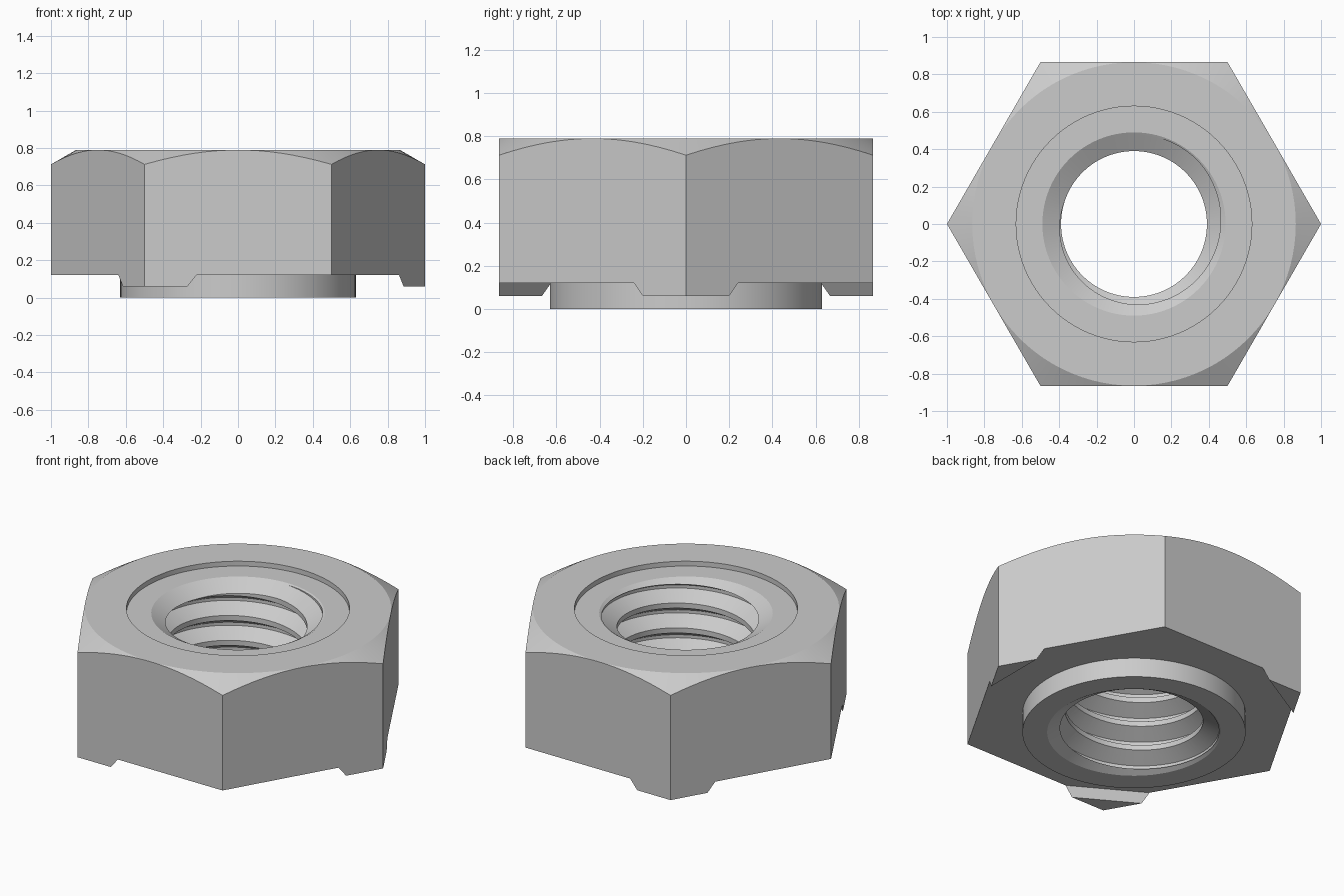
import bpy, bmesh
from math import pi, sin, cos, radians

if "Cube" in bpy.data.objects:
    bpy.data.objects.remove(bpy.data.objects["Cube"])

SEG = 96
T30 = 0.577            # slope of all 30 degree chamfers
PITCH = 0.155
MINOR, MAJOR = 0.39, 0.48


def make_object(name, bm):
    bmesh.ops.recalc_face_normals(bm, faces=bm.faces)
    mesh = bpy.data.meshes.new(name)
    bm.to_mesh(mesh)
    bm.free()
    obj = bpy.data.objects.new(name, mesh)
    bpy.context.collection.objects.link(obj)
    return obj


def lathe(name, profile):
    """Solid of revolution; profile is (r, z) and starts and ends on the axis."""
    bm = bmesh.new()
    n = len(profile)
    rings = []
    for r, z in profile:
        if r == 0:
            rings.append([bm.verts.new((0, 0, z))] * SEG)
        else:
            rings.append([bm.verts.new((r * cos(2 * pi * i / SEG), r * sin(2 * pi * i / SEG), z))
                          for i in range(SEG)])
    for a, b in zip(rings, rings[1:]):
        for i in range(SEG):
            j = (i + 1) % SEG
            bm.faces.new(list(dict.fromkeys((a[i], a[j], b[j], b[i]))))
    return make_object(name, bm)


def frustum(name, sides, r0, z0, r1, z1, turn=0.0):
    """Straight or tapered prism with its first corner at angle turn."""
    bm = bmesh.new()
    low, high = [[bm.verts.new((r * cos(turn + 2 * pi * i / sides), r * sin(turn + 2 * pi * i / sides), z))
                  for i in range(sides)] for r, z in ((r0, z0), (r1, z1))]
    bm.faces.new(low)
    bm.faces.new(high)
    for i in range(sides):
        j = (i + 1) % sides
        bm.faces.new((low[i], low[j], high[j], high[i]))
    return make_object(name, bm)


def thread_coil(name):
    """Right-handed 60 degree thread groove, running past both ends of the bore."""
    bm = bmesh.new()
    steps, inner = 72, MINOR - 0.02
    root = PITCH / 16
    crest = root + (MAJOR - inner) * T30
    section = ((inner, -crest), (MAJOR, -root), (MAJOR, root), (inner, crest))
    rings = []
    for k in range(-6 * steps, 2 * steps + 1):
        a = radians(90) + 2 * pi * k / steps
        z = 0.764 + PITCH * k / steps
        rings.append([bm.verts.new((r * cos(a), r * sin(a), z + dz)) for r, dz in section])
    for p, q in zip(rings, rings[1:]):
        for i in range(4):
            j = (i + 1) % 4
            bm.faces.new((p[i], p[j], q[j], q[i]))
    bm.faces.new(rings[0])
    bm.faces.new(rings[-1])
    return make_object(name, bm)


def boolean(target, tool, operation):
    mod = target.modifiers.new(tool.name, 'BOOLEAN')
    mod.operation = operation
    mod.solver = 'EXACT'
    mod.object = tool
    bpy.context.view_layer.objects.active = target
    bpy.ops.object.modifier_apply(modifier=mod.name)
    bpy.data.objects.remove(tool)


# Hexagonal body, with the top corners turned off by a cone
nut = frustum("weld_nut", 6, 1.0, 0.06, 1.0, 0.95)
boolean(nut, lathe("top_chamfer", [(0, -0.2), (1.2, -0.2), (1.2, 0.79 - 0.335 * T30),
                                   (0.865, 0.79), (0, 0.79)]), 'INTERSECT')

# Tapered triangle clears the underside and leaves three corner feet
boolean(nut, frustum("foot_clearance", 3, 2 * 0.909, 0.0, 2 * 0.861, 0.12, pi / 3), 'DIFFERENCE')

# Round locating collar underneath
boolean(nut, lathe("collar", [(0, 0), (0.63, 0), (0.63, 0.3), (0, 0.3)]), 'UNION')

# Bore with countersinks at both ends and a shallow round recess on top
boolean(nut, lathe("bore", [(0, -0.1), (0.49 + 0.1 / T30, -0.1), (MINOR, 0.058), (MINOR, 0.702),
                            (0.49, 0.76), (0.63, 0.76), (0.63, 1.0), (0, 1.0)]), 'DIFFERENCE')

# Helical thread
boolean(nut, thread_coil("thread_groove"), 'DIFFERENCE')

bpy.ops.object.select_all(action='DESELECT')
nut.select_set(True)
bpy.context.view_layer.objects.active = nut
bpy.ops.object.shade_smooth_by_angle(angle=radians(28))
